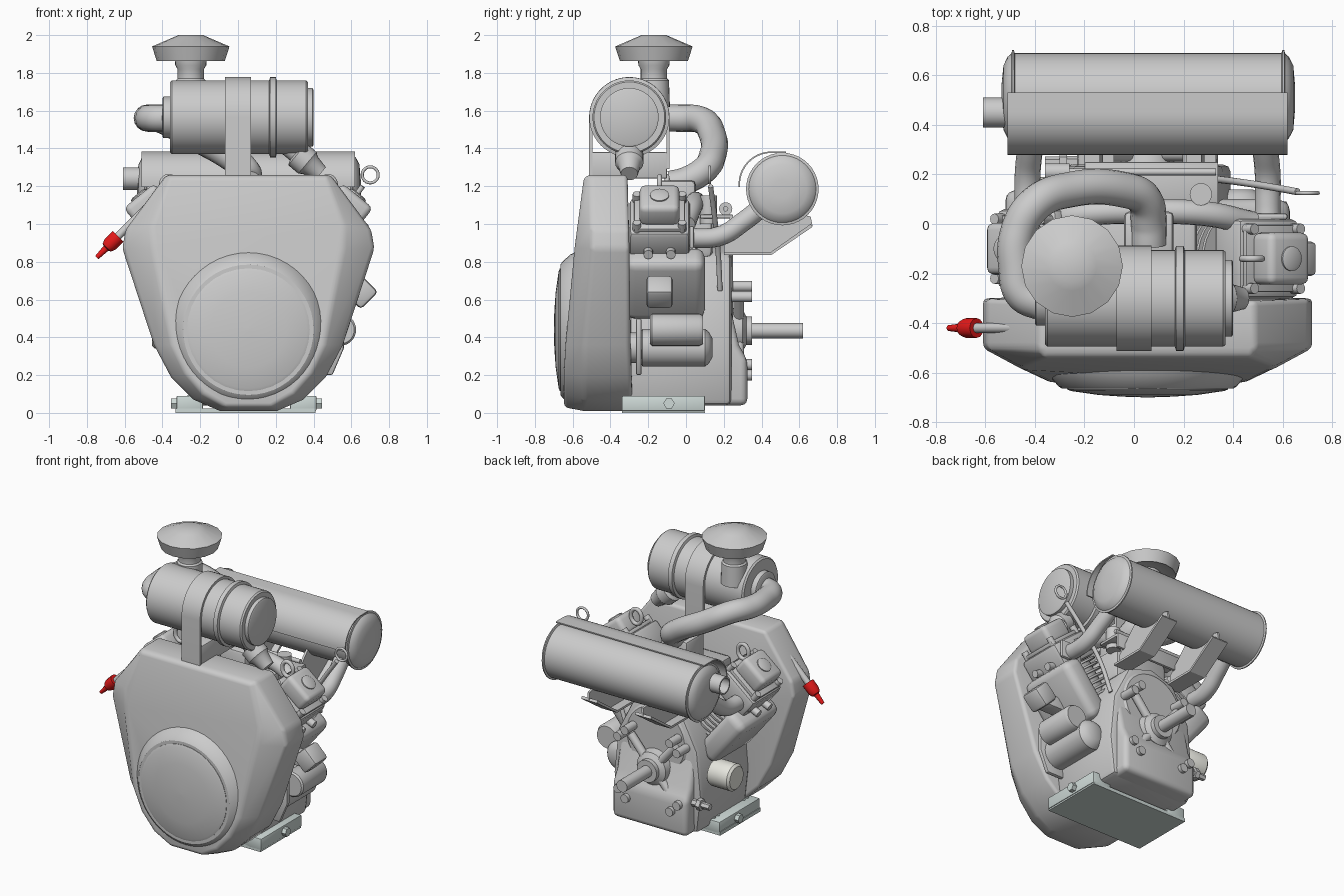
import bpy, bmesh, math
from mathutils import Vector, Matrix

if "Cube" in bpy.data.objects:
    bpy.data.objects.remove(bpy.data.objects["Cube"])

CX, CZ = 0.055, 0.435          # crank axis


def material(name, rgb):
    m = bpy.data.materials.new(name)
    m.diffuse_color = (*rgb, 1)
    m.use_nodes = True
    m.node_tree.nodes["Principled BSDF"].inputs["Base Color"].default_value = m.diffuse_color
    return m


RED = material("red_plastic", (0.8, 0.01, 0.01))
PALE = material("pale_steel", (0.62, 0.70, 0.68))
WHITE = material("white_paint", (0.82, 0.82, 0.76))


def finish(name, bm, mat=None, bevel=0, segs=2):
    bmesh.ops.recalc_face_normals(bm, faces=bm.faces)
    me = bpy.data.meshes.new(name)
    bm.to_mesh(me)
    bm.free()
    ob = bpy.data.objects.new(name, me)
    bpy.context.collection.objects.link(ob)
    if mat:
        me.materials.append(mat)
    if bevel:
        b = ob.modifiers.new("bevel", 'BEVEL')
        b.width, b.segments, b.limit_method, b.angle_limit = bevel, segs, 'ANGLE', 0.45
    return ob


def loft(name, rings, **kw):
    bm = bmesh.new()
    vs = [[bm.verts.new(p) for p in r] for r in rings]
    n = len(vs[0])
    for a, b in zip(vs, vs[1:]):
        for i in range(n):
            bm.faces.new((a[i], a[(i + 1) % n], b[(i + 1) % n], b[i]))
    bm.faces.new(vs[0])
    bm.faces.new(vs[-1])
    return finish(name, bm, **kw)


def lathe(name, origin, axis, profile, n=32, **kw):
    """profile: (radius, distance along axis)"""
    q = Vector(axis).to_track_quat('Z', 'Y')
    rings = [[Vector(origin) + q @ Vector((r * math.cos(2 * math.pi * i / n), r * math.sin(2 * math.pi * i / n), h))
              for i in range(n)] for r, h in profile]
    return loft(name, rings, **kw)


def rod(name, a, b, r, n=24, **kw):
    d = Vector(b) - Vector(a)
    return lathe(name, a, d, [(r, 0), (r, d.length)], n, **kw)


def box(name, loc, size, roty=0, **kw):
    bm = bmesh.new()
    bmesh.ops.create_cube(bm, size=1, matrix=Matrix.Translation(loc) @ Matrix.Rotation(roty, 4, 'Y')
                          @ Matrix.Diagonal((*size, 1)))
    return finish(name, bm, **kw)


def prism(name, pts, axis, a, b, **kw):
    """polygon in the yz plane (axis x) or xz plane (axis y), extruded from a to b"""
    put = (lambda p, t: (t, p[0], p[1])) if axis == 'x' else (lambda p, t: (p[0], t, p[1]))
    return loft(name, [[put(p, t) for p in pts] for t in (a, b)], **kw)


def tube(name, pts, r, cyclic=False):
    cu = bpy.data.curves.new(name, 'CURVE')
    cu.dimensions, cu.bevel_depth, cu.bevel_resolution, cu.use_fill_caps = '3D', r, 6, True
    sp = cu.splines.new('BEZIER')
    sp.bezier_points.add(len(pts) - 1)
    sp.use_cyclic_u = cyclic
    for bp, p in zip(sp.bezier_points, pts):
        bp.co = p
        bp.handle_left_type = bp.handle_right_type = 'AUTO'
    ob = bpy.data.objects.new(name, cu)
    bpy.context.collection.objects.link(ob)
    return ob


def arc(cy, cz, r, a0, a1, n=20):
    return [(cy + r * math.cos(math.radians(a0 + (a1 - a0) * i / n)),
             cz + r * math.sin(math.radians(a0 + (a1 - a0) * i / n))) for i in range(n + 1)]


# blower housing: half outlines mirrored about the crank axis, then lofted
rear = [(.435, 1.26, -.31), (.65, .97, -.30), (.667, .87, -.30), (.50, .36, -.30), (.41, .19, -.29), (.29, .07, -.28), (.15, .01, -.28)]
mid = [(x, z, -.50 if z > .5 else -.54) for x, z, y in rear]
front = [(.42, 1.25, -.54), (.51, .99, -.575), (.50, .87, -.59), (.40, .36, -.642), (.33, .21, -.65), (.24, .10, -.65), (.12, .03, -.645)]
loft("blower_housing", [[(CX + x, y, z) for x, z, y in h] + [(CX - x, y, z) for x, z, y in reversed(h)]
                        for h in (rear, mid, front)], bevel=.022, segs=3)
lathe("fan_collar", (CX, -.54, .44), (0, -1, 0), [(.43, 0), (.40, .07), (.36, .115), (.345, .125), (.335, .125)], 48)
lathe("fan_cover", (CX, -.64, .44), (0, -1, 0), [(.325, 0), (.325, .028), (.31, .034), (.2, .05), (.1, .057), (.01, .06)], 32)

# crankcase and sump
prism("crankcase", [(-.25, .04), (.36, .04), (.39, .3), (.36, .6), (.24, .84), (.055, .9), (-.13, .84), (-.25, .6), (-.28, .3)],
      'y', -.30, .24, bevel=.03)
prism("sump", [(-.28, .04), (.325, .04), (.325, .28), (.28, .36), (.235, .56), (-.28, .56)], 'x', -.23, .34, bevel=.035, segs=3)
lathe("rear_cover", (CX, .2, .62), (0, 1, 0), [(.24, 0), (.24, .035), (.22, .05)])
lathe("crank_hub", (CX, .2, CZ), (0, 1, 0), [(.13, 0), (.11, .1), (.075, .12), (.075, .15)])
rod("output_shaft", (CX, .3, CZ), (CX, .62, CZ), .04)

# mounting bosses around the shaft
for sx in (-1, 1):
    for sz in (-1, 1):
        x, z = CX + sx * .17, CZ + sz * .19
        rod("boss_arm", (CX + sx * .06, .28, CZ + sz * .06), (x, .28, z), .028, 12)
        for k in (0, .055):
            rod("mount_boss", (x + sx * k, .2, z + sz * (.045 - k)), (x + sx * k, .35, z + sz * (.045 - k)), .029, 16)

# mounting base
box("base_plate", (.04, -.12, .012), (.74, .44, .024), mat=PALE)
for x in (-.255, .345):
    s = -1 if x < 0 else 1
    box("base_rail", (x, -.12, .05), (.14, .44, .08), mat=PALE, bevel=.006)
    for y in (-.30, -.26, .02, .06):
        rod("rail_bolt", (x, y, -0.0), (x, y, .094), .013, 12, mat=PALE)
    rod("rail_end_bolt", (x + s * .05, -.09, .05), (x + s * .1, -.09, .05), .03, 6, mat=PALE)

# V-twin cylinders
for s, y, side in ((1, -.14, "right"), (-1, -.10, "left")):
    a = math.radians(39) * s
    R = Matrix.Rotation(a, 3, 'Y')

    def at(t, u=0, v=0):
        return Vector((CX, y + v, CZ)) + R @ Vector((s * u, 0, t))
    d = R @ Vector((0, 0, 1))
    fins = [(.16, .28)]
    for i in range(8):
        t = .34 + i * .036
        fins += [(.16, t), (.20, t), (.20, t + .014), (.16, t + .014)]
    lathe(side + "_cylinder", at(0), d, fins)
    box(side + "_cylinder_baffle", at(.45, .16, 0.03), (.16, .42, .40), a, bevel=.05, segs=3)
    box(side + "_cylinder_head", at(.70), (.31, .32, .17), a, bevel=.025)
    box(side + "_head_flange", at(.795), (.28, .27, .025), a, bevel=.006)
    box(side + "_valve_cover", at(.855), (.21, .21, .13), a, bevel=.03, segs=3)
    lathe(side + "_cover_cap", at(.915), d, [(.05, 0), (.05, .012), (.035, .018)], 20)
    for u in (-.12, .12):
        for v in (-.12, .12):
            rod(side + "_cover_bolt", at(.77, u, v), at(.835, u, v), .022, 12)
    p = at(.83, -.13)
    tube(side + "_lifting_eye", [p + Vector((.04 * math.cos(q * math.pi / 4), 0, .04 + .05 * math.sin(q * math.pi / 4)))
                                 for q in range(8)], .013, True)
    for v in (-.06, .06):
        rod(side + "_spark_lead", at(.66, .13, v), at(.68, .2, v), .025, 12)
    # exhaust pipe
    x = .54 if s > 0 else -.43
    tube(side + "_exhaust_pipe", [(x, -.05, .94), (x, .08, .925), (x, .19, .94), (x - s * .01, .30, 1.01), (x - s * .03, .45, 1.13)], .052)
    box(side + "_exhaust_flange", (x, .03, .93), (.16, .025, .12), bevel=.01)

# valley: manifold, carburettor, control bracket
box("valley_cover", (.055, -.08, .93), (.40, .44, .22), bevel=.03)
box("side_duct_left", (-.3, -.37, 1.14), (.18, .12, .16), bevel=.02)
box("side_duct_right", (.40, -.37, 1.14), (.18, .12, .16), bevel=.02)
tube("intake_manifold", [(-.37, 0, 1.0), (-.2, .04, 1.10), (.055, .05, 1.12), (.3, .04, 1.10), (.48, 0, 1.0)], .05)
box("carburettor", (.06, -.05, 1.12), (.20, .2, .22), bevel=.02)
box("control_bracket", (.07, .16, 1.04), (.54, .17, .02), bevel=.005)
box("control_plate", (.07, .24, 1.0), (.54, .02, .10), bevel=.005)
rod("governor_rod", (-.36, .21, 1.08), (.33, .21, 1.08), .014, 12)
rod("solenoid_valve", (.27, .12, 1.0), (.27, .12, 1.15), .045, 20)
rod("choke_motor", (-.36, .21, 1.08), (-.26, .21, 1.08), .035, 20)

# muffler with shield, outlet and brackets
lathe("muffler", (-.535, .51, 1.185), (1, 0, 0),
      [(.05, 0), (.13, .008), (.165, .025), (.178, .04), (.192, .043), (.192, .05), (.18, .054),
       (.18, 1.13), (.192, 1.134), (.192, 1.142), (.178, 1.145), (.165, 1.16), (.13, 1.178), (.05, 1.185)], 40)
outer = arc(.452, 1.21, .174, 185, 90, 12) + [(.53, 1.384)]
inner = arc(.452, 1.21, .166, 185, 90, 12) + [(.53, 1.376)]
prism("muffler_heat_shield", outer + inner[::-1], 'x', -.51, .62)
lathe("muffler_outlet", (-.5, .45, 1.24), (-1, 0, 0), [(.06, 0), (.06, .11), (.05, .11), (.05, .03)])
for x in (-.14, .27):
    prism("muffler_bracket", [(.2, .84), (.45, .84), (.67, .99), (.66, 1.04), (.36, 1.1), (.2, .93)], 'x', x, x + .015)
    prism("bracket_flange", [(.2, .835), (.45, .835), (.67, .985), (.66, 1.0), (.447, .85), (.2, .85)], 'x', x - .06, x + .06)

# air cleaner lying across the top
lathe("air_cleaner", (-.40, -.30, 1.565), (1, 0, 0),
      [(.10, 0), (.11, .005), (.11, .04), (.185, .04), (.195, .05), (.195, .565), (.212, .57), (.212, .60), (.195, .605),
       (.195, .76), (.187, .77), (.155, .77), (.155, .795), (.145, .80)], 48)
leg = .213
prism("air_cleaner_strap", [(-.30 + leg, 1.29)] + arc(-.30, 1.565, leg, 0, 180, 28) + [(-.30 - leg, 1.24), (-.30 - leg + .017, 1.24)]
      + arc(-.30, 1.565, .196, 180, 0, 28) + [(-.30 + leg - .017, 1.29)], 'x', -.07, .07)
box("air_cleaner_saddle", (0, -.30, 1.31), (.13, .40, .14), bevel=.008)
lathe("dust_valve", (.23, -.30, 1.44), (.19, 0, -.16), [(.05, 0), (.05, .1), (.075, .11), (.075, .18), (.06, .2), (.045, .27)], 24)
lathe("rain_cap", (-.25, -.17, 0), (0, 0, 1), [(.085, 1.62), (.08, 1.76), (.07, 1.77), (.07, 1.82), (.082, 1.84), (.085, 1.875)], 24)
lathe("rain_cap_hat", (-.25, -.17, 0), (0, 0, 1), [(.08, 1.88), (.165, 1.87), (.18, 1.862), (.205, 1.94), (.10, 1.985), (.065, 2.0)], 16)
tube("intake_hose", [(-.37, -.32, 1.56), (-.45, -.28, 1.56), (-.475, -.18, 1.56), (-.47, -.04, 1.56), (-.40, .08, 1.55),
                     (-.25, .14, 1.47), (-.05, .14, 1.36), (.04, .10, 1.29), (.06, .0, 1.23), (.06, -.08, 1.21)], .072)

# starter, solenoid and coil box on the right
lathe("starter_motor", (.43, -.30, .345), (0, 1, 0), [(.08, 0), (.08, .06), (.10, .07), (.10, .40), (.085, .42), (.05, .44)])
prism("starter_flange", [(.30, .2), (.50, .2), (.56, .34), (.56, .5), (.36, .5)], 'y', -.265, -.235, bevel=.01)
lathe("starter_solenoid", (.54, -.19, .44), (0, 1, 0), [(.075, 0), (.085, .01), (.085, .26), (.075, .28)])
box("coil_box", (.65, -.14, .64), (.13, .14, .13), math.radians(-45), bevel=.02)
box("coil_mount", (.53, -.14, .62), (.18, .10, .08), bevel=.01)

# dipstick with ring handle
tube("dipstick_tube", [(.34, .18, .65), (.42, .17, .85), (.55, .15, 1.05), (.66, .13, 1.2)], .014)
tube("dipstick_ring", [(.70 + .042 * math.cos(k * math.pi / 4), .125, 1.26 + .042 * math.sin(k * math.pi / 4)) for k in range(8)], .008, True)

# oil filter and drain plug on the left
lathe("oil_filter", (-.29, .10, .43), (-1, 0, 0), [(.085, 0), (.09, .01), (.09, .15), (.075, .165)], mat=WHITE)
lathe("drain_plug", (-.2, .25, .26), (-1, 0, 0), [(.025, 0), (.025, .07), (.04, .07), (.04, .10), (.022, .10), (.022, .16)], 6)

# red handled lever on the left
rod("lever_rod", (-.44, -.42, 1.13), (-.65, -.42, .92), .02, 16)
lathe("red_handle", (-.635, -.42, .935), (-1, 0, -1), [(.04, 0), (.04, .06), (.03, .085), (.018, .09), (.012, .16)], 12, mat=RED)

# bake curves and modifiers, then shade
bpy.ops.object.select_all(action='SELECT')
bpy.context.view_layer.objects.active = bpy.data.objects["blower_housing"]
bpy.ops.object.convert(target='MESH')
bpy.ops.object.shade_smooth_by_angle(angle=math.radians(32))
